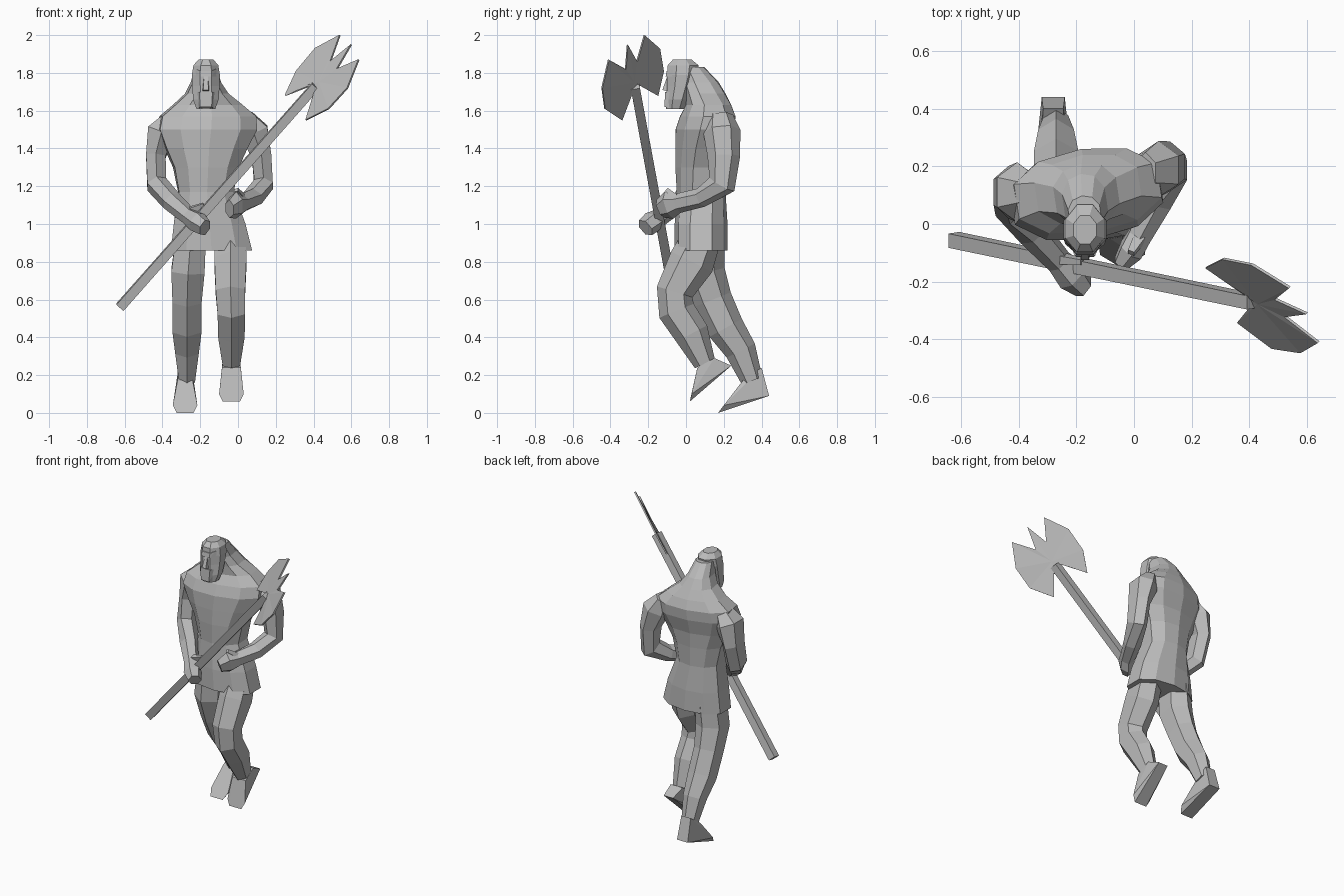
import bpy, bmesh
from math import pi, cos, sin, copysign
from mathutils import Vector, Matrix

cube = bpy.data.objects.get("Cube")
if cube:
    bpy.data.objects.remove(cube)

stone = bpy.data.materials.new("plain grey")
stone.use_nodes = True
grey = (.5, .5, .5, 1)
stone.diffuse_color = grey
stone.node_tree.nodes["Principled BSDF"].inputs["Base Color"].default_value = grey


def finish(name, bm):
    """Turn a bmesh into a flat shaded object."""
    bmesh.ops.recalc_face_normals(bm, faces=bm.faces)
    mesh = bpy.data.meshes.new(name)
    bm.to_mesh(mesh)
    bm.free()
    mesh.materials.append(stone)
    obj = bpy.data.objects.new(name, mesh)
    bpy.context.collection.objects.link(obj)
    return obj


def loft(name, rings, sides=6, level=False, yaw=0, power=1):
    """Skin rings of (x, y, z, half width, half depth) along their path."""
    bm = bmesh.new()
    centres = [Vector(r[:3]) for r in rings]
    loops = []
    for i, ring in enumerate(rings):
        ahead = centres[min(i + 1, len(rings) - 1)]
        behind = centres[max(i - 1, 0)]
        along = Vector((0, 0, -1)) if level else (ahead - behind).normalized()
        across = Vector((1, 0, 0))
        across = (across - along * across.dot(along)).normalized()
        deep = across.cross(along)
        turn = Matrix.Rotation(yaw * min(1, max(0, (ring[2] - 1) * 2)), 3, "Z")
        grow = 1 / cos(pi / sides)
        loop = []
        for k in range(sides):
            angle = 2 * pi * (k + .5) / sides
            bulge = copysign(abs(sin(angle)) ** power, sin(angle))
            offset = across * cos(angle) * ring[3] * grow + deep * bulge * ring[4] * grow
            loop.append(bm.verts.new(centres[i] + turn @ offset))
        loops.append(loop)
    for low, high in zip(loops, loops[1:]):
        for k in range(sides):
            n = (k + 1) % sides
            bm.faces.new((low[k], low[n], high[n], high[k]))
    bm.faces.new(loops[0])
    bm.faces.new(loops[-1])
    return finish(name, bm)


def hull(name, x, profile):
    """Wrap a symmetric solid around side points of (y, z, half width)."""
    bm = bmesh.new()
    for y, z, half in profile:
        for side in (-1, 1):
            bm.verts.new((x + side * half, y, z))
    result = bmesh.ops.convex_hull(bm, input=bm.verts)
    spare = [v for v in result["geom_interior"] if isinstance(v, bmesh.types.BMVert)]
    bmesh.ops.delete(bm, geom=spare, context="VERTS")
    return finish(name, bm)


# Torso: flared tunic, narrow waist, broad twisted shoulders and hunched neck
loft("torso", [
    (-.14, .08, .86, .215, .133),
    (-.15, .08, 1, .19, .133),
    (-.17, .08, 1.17, .145, .123),
    (-.17, .08, 1.3, .17, .13),
    (-.17, .085, 1.4, .215, .135),
    (-.165, .1, 1.5, .26, .148),
    (-.16, .115, 1.57, .25, .14),
    (-.16, .12, 1.63, .18, .115),
    (-.165, .1, 1.69, .11, .105),
    (-.17, .075, 1.75, .075, .095),
    (-.17, .03, 1.83, .055, .065),
], sides=10, level=True, yaw=.15, power=.75)

# Head with beard, brow and nose
loft("head", [
    (-.17, -.055, 1.61, .05, .05),
    (-.17, -.045, 1.66, .068, .06),
    (-.17, -.03, 1.73, .072, .07),
    (-.17, -.02, 1.79, .074, .08),
    (-.17, -.015, 1.84, .066, .082),
    (-.17, -.02, 1.87, .04, .05),
], sides=8, level=True)
hull("nose", -.17, [(-.1, 1.78, .01), (-.125, 1.71, .014), (-.09, 1.7, .02), (-.08, 1.78, .012)])
hull("brow", -.17, [(-.108, 1.78, .03), (-.103, 1.81, .03), (-.07, 1.82, .055), (-.07, 1.78, .058)])
hull("beard", -.17, [(-.11, 1.7, .035), (-.115, 1.62, .03), (-.07, 1.61, .045), (-.06, 1.7, .058)])

# Legs: the left knee is lifted forward, the right leg trails
loft("left_leg", [
    (-.04, .08, .92, .08, .09),
    (-.04, .03, .8, .085, .105),
    (-.04, -.06, .64, .078, .085),
    (-.035, -.05, .54, .073, .085),
    (-.035, .03, .42, .07, .08),
    (-.035, .1, .26, .046, .05),
])
loft("right_leg", [
    (-.25, .09, .92, .08, .1),
    (-.265, .09, .75, .088, .1),
    (-.27, .14, .6, .077, .09),
    (-.27, .21, .45, .077, .085),
    (-.27, .29, .33, .062, .072),
    (-.27, .35, .17, .042, .05),
])

# Feet
hull("left_foot", -.035, [(.24, .25, .035), (.02, .06, .045), (.03, .1, .065),
                          (.06, .24, .05), (.15, .29, .045)])
hull("right_foot", -.28, [(.44, .09, .04), (.17, 0, .045), (.2, .04, .065),
                          (.3, .17, .04), (.4, .24, .035)])

# Arms, each ending in a flattened hand
loft("right_arm", [
    (-.36, .11, 1.56, .04, .06),
    (-.405, .11, 1.49, .075, .09),
    (-.435, .11, 1.36, .052, .08),
    (-.43, .07, 1.21, .052, .07),
    (-.35, -.03, 1.12, .05, .045),
    (-.26, -.13, 1.04, .04, .04),
    (-.215, -.18, 1.01, .05, .05),
    (-.175, -.215, .98, .035, .045),
])
loft("left_arm", [
    (.04, .18, 1.57, .04, .06),
    (.085, .19, 1.49, .075, .085),
    (.125, .2, 1.36, .052, .075),
    (.135, .19, 1.21, .05, .065),
    (.08, .08, 1.14, .05, .045),
    (.02, -.04, 1.11, .04, .045),
    (-.01, -.09, 1.1, .04, .065),
    (-.045, -.135, 1.08, .025, .045),
])
loft("left_thumb", [(.02, -.05, 1.14, .02, .015), (-.01, -.1, 1.18, .012, .01)], sides=4)
loft("right_thumb", [(-.25, -.12, 1.07, .02, .015), (-.18, -.13, 1.1, .012, .01)], sides=4)

# Axe shaft
loft("axe_shaft", [(-.625, -.055, .56, .025, .025), (.41, -.27, 1.73, .024, .024)], sides=4)

# Axe head: a spike between two flared blades, cut from one thin plate
hub = Vector((.43, -.275, 1.75))
upper = [(.49, -.26, 1.86), (.54, -.22, 2), (.41, -.14, 1.93), (.31, -.12, 1.81),
         (.25, -.15, 1.68), (.38, -.237, 1.74)]
lower = [(.405, -.285, 1.695), (.36, -.34, 1.55), (.48, -.43, 1.61), (.58, -.445, 1.72),
         (.64, -.41, 1.87), (.524, -.32, 1.82)]
outline = [(.6, -.31, 1.95)] + upper + lower
bm = bmesh.new()
centre = bm.verts.new(hub)
rim = [bm.verts.new(p) for p in outline]
for a, b in zip(rim, rim[1:] + rim[:1]):
    bm.faces.new((centre, a, b))
axe = finish("axe_head", bm)
plate = axe.modifiers.new("thickness", "SOLIDIFY")
plate.thickness = .01
plate.offset = 0
